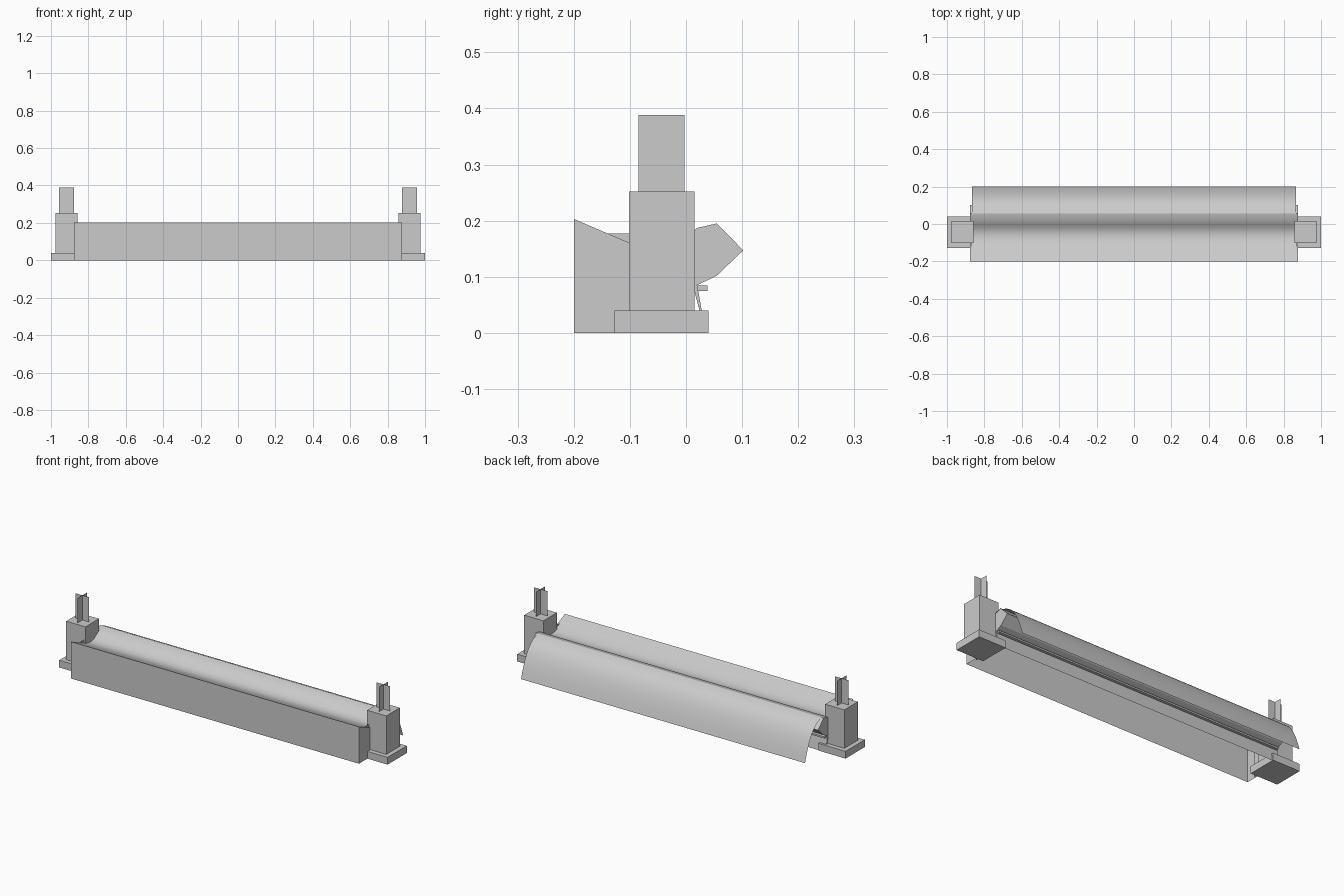
import bpy, bmesh

if "Cube" in bpy.data.objects:
    bpy.data.objects.remove(bpy.data.objects["Cube"])

def add_mesh(name, verts, faces, smooth=0):
    me = bpy.data.meshes.new(name)
    me.from_pydata(verts, [], faces)
    ob = bpy.data.objects.new(name, me)
    bpy.context.collection.objects.link(ob)
    if smooth:
        bpy.ops.object.select_all(action='DESELECT')
        ob.select_set(True)
        bpy.context.view_layer.objects.active = ob
        bpy.ops.object.shade_smooth_by_angle(angle=smooth)
    return ob

def box(name, x, y, z):
    v = [(a, b, c) for a in x for b in y for c in z]
    f = [(0, 1, 3, 2), (4, 6, 7, 5), (0, 4, 5, 1), (2, 3, 7, 6), (0, 2, 6, 4), (1, 5, 7, 3)]
    return add_mesh(name, v, f)

def extrude(name, prof, hw, closed=False, caps=False, smooth=0):
    """Sweep a (y, z) profile along x from -hw to hw."""
    n = len(prof)
    v = [(s * hw, y, z) for s in (-1, 1) for y, z in prof]
    f = [(i, n + i, n + (i + 1) % n, (i + 1) % n) for i in range(n if closed else n - 1)]
    if caps:
        f += [tuple(range(n)), tuple(range(2 * n - 1, n - 1, -1))]
    return add_mesh(name, v, f, smooth)

# upstream water: front wall, dipping surface and end walls, open underneath
dip = [(-.2, .203), (-.137, .176), (-.1, .16), (-.075, .154), (-.05, .153),
       (-.025, .16), (-.003, .174), (.02, .189), (.055, .1965)]
extrude("upstream_water_surface", dip, .877, smooth=.7)
extrude("upstream_water_front", [(-.2, 0), (-.2, .203)], .877)
for side, s in (("left", -1), ("right", 1)):
    ring = [(-.2, 0)] + dip[:7] + [(.012, .08), (.015, 0)]
    add_mesh("water_end_" + side, [(s * .877, y, z) for y, z in ring],
             [tuple(range(len(ring)))[::-s]])

# sheet of water falling behind the crest
N = 12
fall = [(.055 + .145 * i / N, .1965 - .05 * (i / N) - .1465 * (i / N) ** 3) for i in range(N + 1)]
extrude("falling_water", fall, .865, smooth=.6)

# gate body with pointed back, thin lower skin and rail
gate = [(.0, .172), (.02, .187), (.055, .195), (.102, .147), (.055, .102), (.02, .085),
        (.028, .04), (.035, 0), (.024, .04), (.012, .085)]
extrude("gate", gate, .876, closed=True, caps=True)
box("gate_rail", (-.87, .87), (.018, .038), (.075, .084))

# piers at both ends with footing, side plate and cross-shaped post
for side, s in (("left", -1), ("right", 1)):
    def xs(a, b):
        return tuple(sorted((s * a, s * b)))
    box("footing_" + side, xs(.835, 1), (-.127, .04), (0, .04))
    box("pier_" + side, xs(.858, .975), (-.102, .015), (.04, .252))
    box("side_plate_" + side, xs(.866, .869), (-.139, .01), (0, .177))
    cx, cy, r, lo, hi = s * .917, -.044, .041, .252, .388
    v = []
    for dx, dy in ((r, 0), (0, r)):
        v += [(cx - dx, cy - dy, lo), (cx + dx, cy + dy, lo),
              (cx + dx, cy + dy, hi), (cx - dx, cy - dy, hi)]
    add_mesh("cross_post_" + side, v, [(0, 1, 2, 3), (4, 5, 6, 7)])

# consistent normals on the gate
ob = bpy.data.objects["gate"]
bm = bmesh.new()
bm.from_mesh(ob.data)
bmesh.ops.recalc_face_normals(bm, faces=bm.faces)
bm.to_mesh(ob.data)
bm.free()
